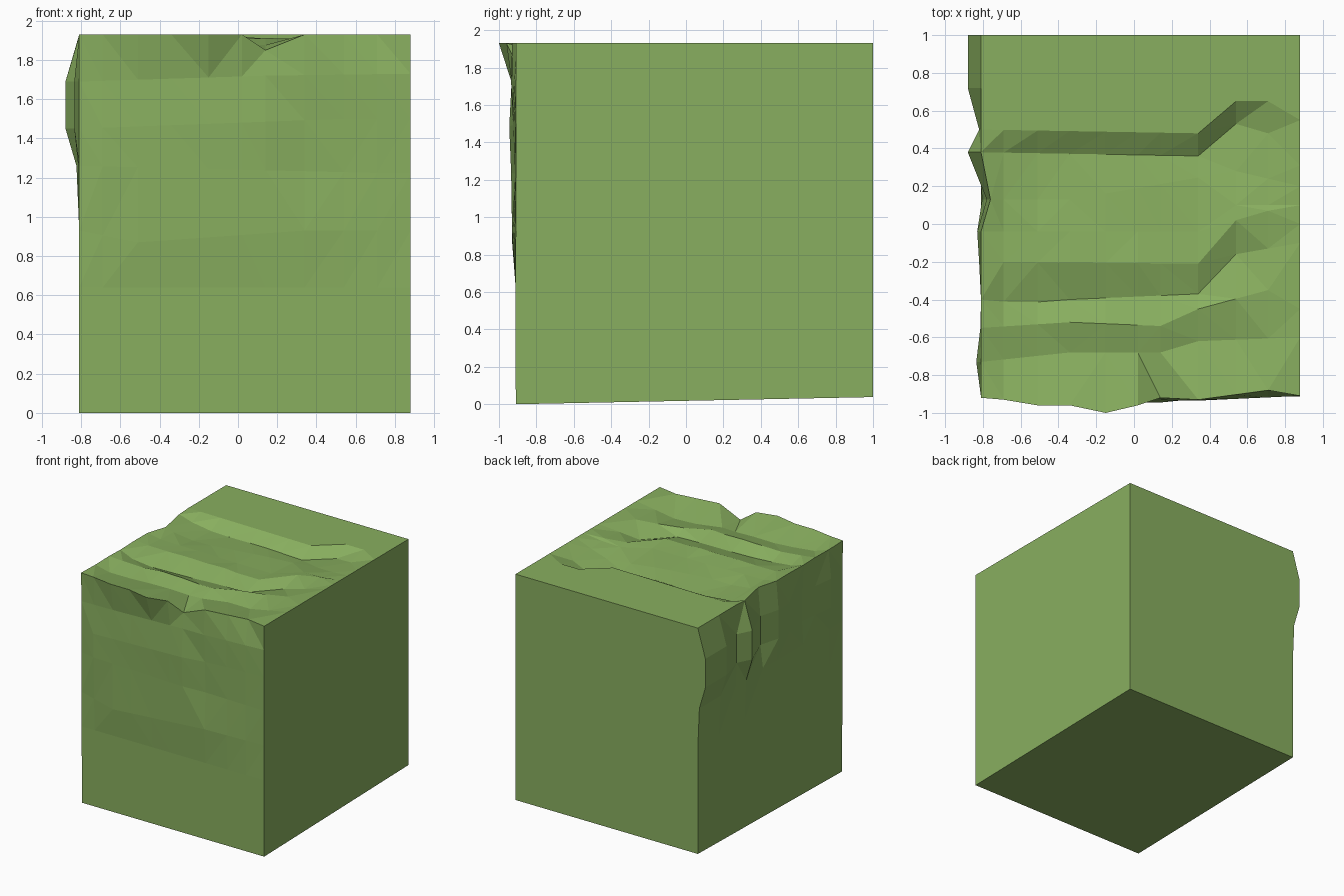
import bpy
import bmesh
import random

random.seed(4)
cube = bpy.data.objects.get("Cube")
if cube:
    bpy.data.objects.remove(cube, do_unlink=True)

LEFT, RIGHT, BACK, TOP = -0.81, 0.88, 1.0, 1.93
COLUMNS = (LEFT, -0.69, -0.51, -0.34, -0.15, 0.02, 0.14, 0.34, 0.54, 0.71, RIGHT)


def along(path, t):
    """Height of a polyline at t; a plain number is a straight line."""
    if not isinstance(path, tuple):
        return path
    for (a, va), (b, vb) in zip(path, path[1:]):
        if t <= b:
            return va + (vb - va) * max(0, t - a) / (b - a)
    return path[-1][1]


def floor(y):
    return max(0, (y + 0.91) * 0.02)


# Terraces on the top, back to front: path of each ledge line and its depth
FRONT_EDGE = ((LEFT, -0.92), (-0.69, -0.93), (-0.6, -0.96), (-0.34, -0.96), (-0.15, -1),
              (0.02, -0.96), (0.14, -0.92), (0.34, -0.93), (0.71, -0.88), (RIGHT, -0.91))
TERRACES = (
    (BACK, 0),
    (0.72, 0),
    (((LEFT, 0.5), (0.34, 0.48), (0.54, 0.65), (0.71, 0.65), (RIGHT, 0.55)), 0),
    (((LEFT, 0.38), (0.34, 0.36), (0.54, 0.53), (0.71, 0.48), (RIGHT, 0.31)), 0.065),
    (((LEFT, 0.13), (-0.34, 0.13), (0.02, 0.19), (0.54, 0.28), (RIGHT, 0.2)), 0.045),
    (((LEFT, -0.04), (0.34, -0.04), (0.54, 0.1), (RIGHT, 0.1)), 0.025),
    (((LEFT, -0.2), (0.34, -0.21), (0.54, 0.02), (0.71, 0.07), (RIGHT, 0)), 0.01),
    (((LEFT, -0.4), (-0.6, -0.42), (-0.34, -0.4), (0.34, -0.37), (0.54, -0.16), (RIGHT, -0.1)), 0.06),
    (((LEFT, -0.55), (-0.34, -0.52), (0.14, -0.54), (0.34, -0.45), (0.71, -0.35), (RIGHT, -0.45)), 0.015),
    (((LEFT, -0.73), (-0.34, -0.68), (0.14, -0.68), (0.34, -0.62), (RIGHT, -0.6)), 0.05),
    (FRONT_EDGE, 0),
)
FADE = ((LEFT, 0.1), (-0.69, 0.6), (-0.51, 1), (0.54, 1), (RIGHT, 0))

# Weathered front, top to bottom: height line and outward position
LAYERS = (
    (((LEFT, 1.69), (0.14, 1.72), (RIGHT, 1.73)),
     ((LEFT, -0.915), (-0.51, -0.925), (0.34, -0.935), (RIGHT, -0.91))),
    (((LEFT, 1.45), (0.54, 1.5), (RIGHT, 1.5)),
     ((LEFT, -0.915), (-0.69, -0.93), (0.14, -0.945), (0.34, -0.925), (RIGHT, -0.91))),
    (((LEFT, 1.26), (RIGHT, 1.22)),
     ((LEFT, -0.912), (-0.69, -0.93), (0.14, -0.935), (0.34, -0.915), (RIGHT, -0.91))),
    (((LEFT, 0.93), (-0.51, 0.87), (0.34, 0.93), (RIGHT, 0.93)),
     ((LEFT, -0.912), (-0.51, -0.93), (0.34, -0.93), (RIGHT, -0.91))),
    (0.64, -0.912),
    (0, -0.91),
)

# Bulges of the left-hand wall along y, and how strong they are by height
BULGE = ((-0.92, 0), (-0.73, 0.025), (-0.4, -0.015), (-0.2, 0.01), (-0.04, 0.02),
         (0.13, -0.03), (0.38, 0.07), (0.5, 0.01), (0.72, 0.07), (BACK, 0.07))
STRENGTH = ((0.93, 0), (1.26, 0.2), (1.45, 1), (1.73, 1), (TOP, 0.1))

bm = bmesh.new()


def sheet(rows):
    for upper, lower in zip(rows, rows[1:]):
        for i in range(len(upper) - 1):
            bm.faces.new((upper[i], lower[i], lower[i + 1], upper[i + 1]))


# Terraced top
top = []
for path, depth in TERRACES:
    row = []
    for x in COLUMNS:
        y = along(path, x)
        z = TOP - depth * along(FADE, x)
        if LEFT < x < RIGHT and 0 < depth:
            z -= random.uniform(0, 0.012)
        if x == 0.14 and y < -0.9:      # gully cut into the front rim
            z -= 0.08
        px = x + 0.05 if x == LEFT and y == 0.13 else x
        row.append(bm.verts.new((px, y, z)))
    top.append(row)
sheet(top)

# Front wall hangs from the front rim
front = [top[-1]]
for height, out in LAYERS:
    front.append([bm.verts.new((x, along(out, x), along(height, x))) for x in COLUMNS])
sheet(front)

# Left-hand wall joins the side rim and the front wall
rim = [row[0] for row in top]
wall = [rim]
for layer in front[1:]:
    corner = layer[0]
    row = []
    for v in rim[:-1]:
        z = corner.co.z
        x = LEFT - along(BULGE, v.co.y) * along(STRENGTH, z)
        row.append(bm.verts.new((x, v.co.y, z if z else floor(v.co.y))))
    wall.append(row + [corner])
sheet(wall)

# Flat right, back and underside
foot = bm.verts.new((RIGHT, BACK, floor(BACK)))
bm.faces.new([row[-1] for row in top] + [row[-1] for row in front[1:]] + [foot])
bm.faces.new(top[0] + [foot] + [row[0] for row in reversed(wall[1:])])
bm.faces.new(wall[-1] + front[-1][1:] + [foot])
bmesh.ops.triangulate(bm, faces=[f for f in bm.faces if len(f.verts) == 4])
bmesh.ops.recalc_face_normals(bm, faces=bm.faces)

mesh = bpy.data.meshes.new("grassy_block")
bm.to_mesh(mesh)
bm.free()
block = bpy.data.objects.new("grassy_block", mesh)
bpy.context.collection.objects.link(block)

# Moss green
green = bpy.data.materials.new("moss_green")
green.use_nodes = True
colour = (0.25, 0.43, 0.115, 1)
green.diffuse_color = colour
green.node_tree.nodes["Principled BSDF"].inputs["Base Color"].default_value = colour
mesh.materials.append(green)
